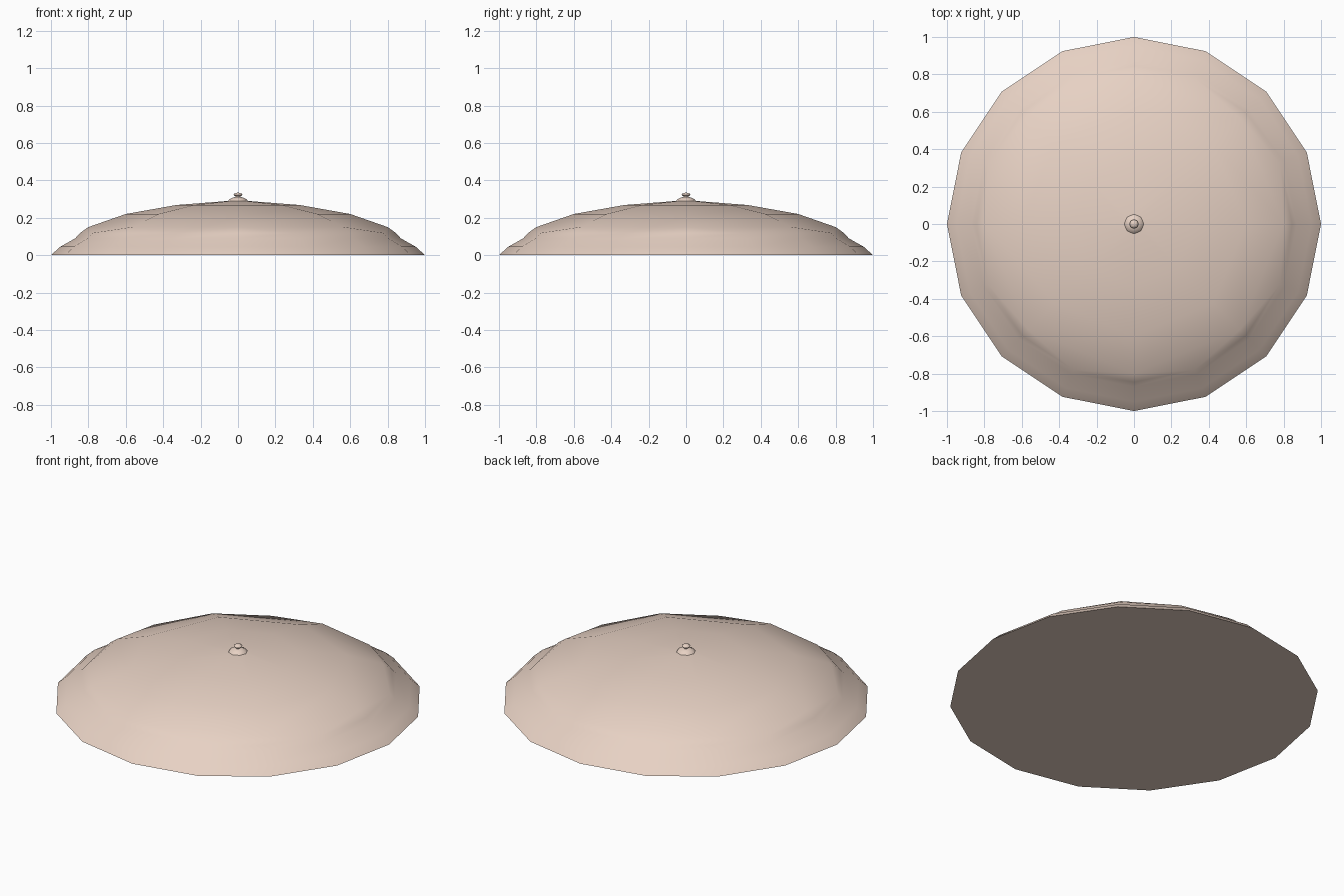
import bpy, bmesh
from math import sin, cos, tau, radians

if "Cube" in bpy.data.objects:
    bpy.data.objects.remove(bpy.data.objects["Cube"])

mat = bpy.data.materials.new("warm_beige")
mat.diffuse_color = (0.80, 0.64, 0.55, 1)
mat.use_nodes = True
mat.node_tree.nodes["Principled BSDF"].inputs["Base Color"].default_value = mat.diffuse_color


def lathe(name, rings, tip_z, angle):
    """Rings are (radius, z, sides); a ring may halve the sides of the one below."""
    bm = bmesh.new()
    prev = None
    for r, z, n in rings:
        ring = [bm.verts.new((r * cos(tau * i / n), r * sin(tau * i / n), z)) for i in range(n)]
        if prev is None:
            bm.faces.new(ring[::-1])  # flat underside
        elif len(prev) == n:
            for i in range(n):
                j = (i + 1) % n
                bm.faces.new((prev[i], prev[j], ring[j], ring[i]))
        else:
            for i in range(n):
                j = (i + 1) % n
                a, m, b = prev[2 * i], prev[2 * i + 1], prev[2 * j]
                bm.faces.new((a, m, ring[i]))
                bm.faces.new((m, ring[j], ring[i]))
                bm.faces.new((m, b, ring[j]))
        prev = ring
    tip = bm.verts.new((0, 0, tip_z))
    for i in range(len(prev)):
        bm.faces.new((prev[i], prev[(i + 1) % len(prev)], tip))
    bmesh.ops.recalc_face_normals(bm, faces=bm.faces)
    me = bpy.data.meshes.new(name)
    bm.to_mesh(me)
    bm.free()
    me.materials.append(mat)
    ob = bpy.data.objects.new(name, me)
    bpy.context.collection.objects.link(ob)
    bpy.ops.object.select_all(action='DESELECT')
    ob.select_set(True)
    bpy.context.view_layer.objects.active = ob
    bpy.ops.object.shade_smooth_by_angle(angle=radians(angle))
    return ob


# Shallow dome: 16-sided flared rim, 8-sided crown
lathe("dome", [(1.0, 0, 16), (0.95, 0.045, 16), (0.87, 0.09, 16), (0.845, 0.118, 16),
               (0.80, 0.15, 8), (0.60, 0.22, 8), (0.33, 0.268, 8), (0.05, 0.29, 8)], 0.29, 50)

# Small finial on the crown
lathe("finial", [(0.054, 0.288, 8), (0.046, 0.298, 8), (0.03, 0.307, 8), (0.014, 0.311, 8),
                 (0.014, 0.315, 8), (0.024, 0.321, 8), (0.021, 0.328, 8), (0.01, 0.333, 8)], 0.334, 70)
